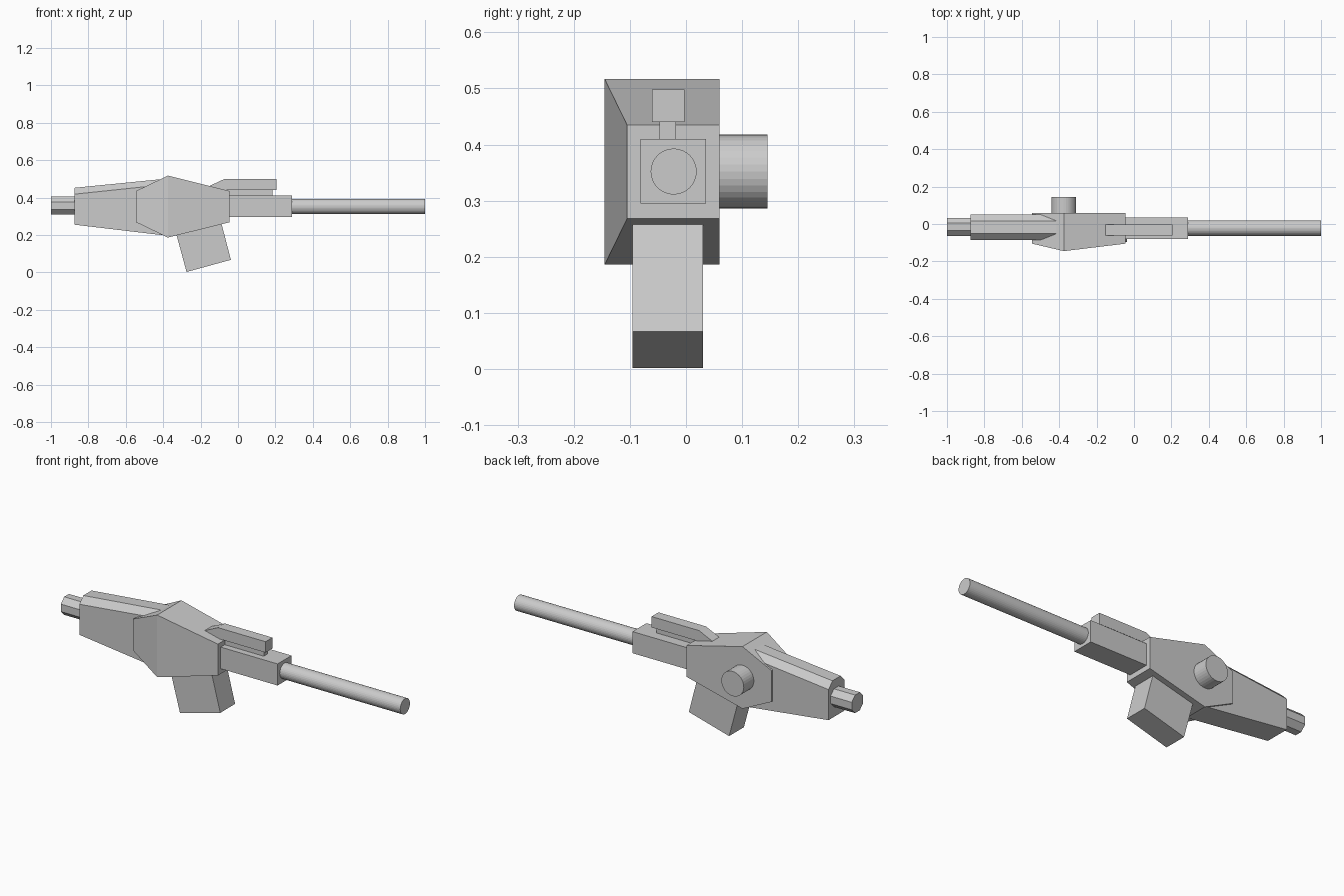
import bpy
import math

if "Cube" in bpy.data.objects:
    bpy.data.objects.remove(bpy.data.objects["Cube"])


def mesh_object(name, verts, faces):
    mesh = bpy.data.meshes.new(name)
    mesh.from_pydata(verts, [], faces)
    obj = bpy.data.objects.new(name, mesh)
    bpy.context.collection.objects.link(obj)
    return obj


def loft(name, rings):
    """Join equal-length rings of points into a closed solid."""
    n = len(rings[0])
    verts = [p for ring in rings for p in ring]
    faces = [tuple(reversed(range(n))), tuple(range(len(verts) - n, len(verts)))]
    for r in range(len(rings) - 1):
        a, b = r * n, (r + 1) * n
        for i in range(n):
            j = (i + 1) % n
            faces.append((a + i, a + j, b + j, b + i))
    return mesh_object(name, verts, faces)


def extrude_side(name, profile, y0, y1):
    """Extrude a counter-clockwise xz profile along y."""
    pts = profile[::-1]
    return loft(name, [[(x, y, z) for x, z in pts] for y in (y0, y1)])


def box(name, x0, x1, y0, y1, z0, z1):
    return extrude_side(name, [(x0, z0), (x1, z0), (x1, z1), (x0, z1)], y0, y1)


def rod_x(name, x0, x1, y, z, radius, sides, turn=0.0):
    rings = []
    for x in (x0, x1):
        angles = [turn + 2 * math.pi * i / sides for i in range(sides)]
        rings.append([(x, y + radius * math.cos(a), z + radius * math.sin(a)) for a in angles])
    return loft(name, rings)


# Faceted receiver: flat back side, bulging front, top and bottom
sections = [(-0.545, -0.105, 0.268, 0.435),
            (-0.375, -0.145, 0.186, 0.517),
            (-0.045, -0.105, 0.268, 0.435)]
loft("receiver", [[(x, y, lo), (x, 0.06, lo), (x, 0.06, hi), (x, y, hi)]
                  for x, y, lo, hi in sections])

# Tapered stock with chamfered top edges, running into the receiver
loft("stock", [[(x, -0.085, lo), (x, 0.05, lo), (x, 0.05, mid),
                (x, 0.017, hi), (x, -0.052, hi), (x, -0.085, mid)]
               for x, lo, mid, hi in [(-0.875, 0.255, 0.418, 0.452),
                                      (-0.38, 0.196, 0.47, 0.501)]])

# Octagonal stub behind the stock
rod_x("rear_stub", -1.0, -0.86, -0.015, 0.357, 0.052, 8, math.pi / 8)

# Forward housing and barrel
box("forward_housing", -0.10, 0.29, -0.081, 0.036, 0.295, 0.41)
rod_x("barrel", 0.27, 1.0, -0.022, 0.352, 0.041, 32)

# Sight block on its narrow rail
box("sight_rail", -0.09, 0.185, -0.047, -0.018, 0.40, 0.45)
extrude_side("sight", [(-0.20, 0.44), (0.205, 0.44), (0.205, 0.498), (-0.075, 0.498)],
             -0.061, -0.003)

# Slanted grip
extrude_side("grip", [(-0.275, 0.002), (-0.038, 0.067), (-0.105, 0.325), (-0.345, 0.26)],
             -0.095, 0.03)

# Round knob on the back side
bpy.ops.mesh.primitive_cylinder_add(vertices=32, radius=0.066, depth=0.105,
                                    location=(-0.376, 0.0925, 0.352),
                                    rotation=(math.pi / 2, 0, 0))
bpy.context.object.name = "side_knob"
